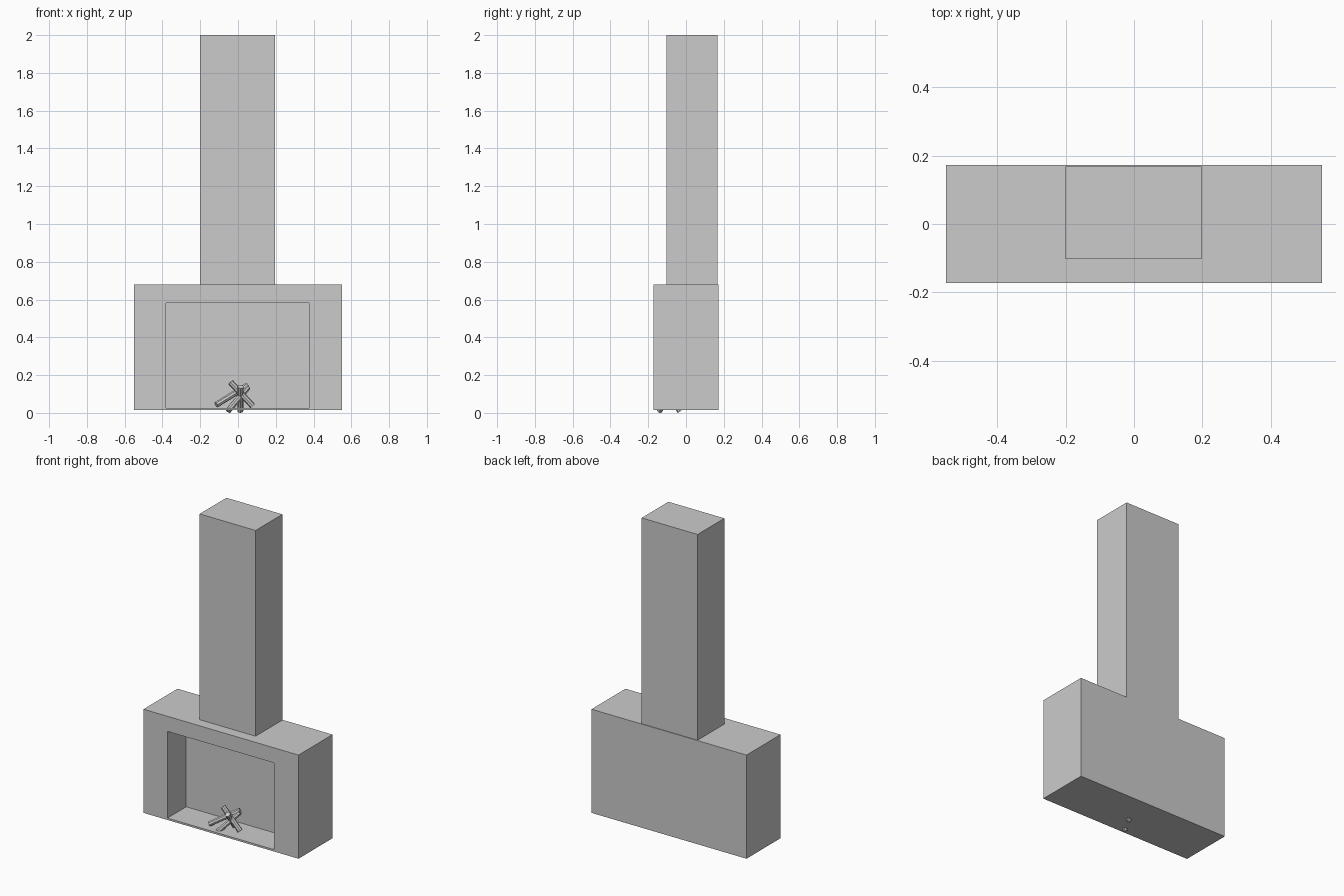
import bpy, bmesh
from mathutils import Vector, Matrix

if "Cube" in bpy.data.objects:
    bpy.data.objects.remove(bpy.data.objects["Cube"])


def finish(bm, name):
    bmesh.ops.recalc_face_normals(bm, faces=bm.faces)
    mesh = bpy.data.meshes.new(name)
    bm.to_mesh(mesh)
    bm.free()
    obj = bpy.data.objects.new(name, mesh)
    bpy.context.collection.objects.link(obj)
    return obj


def box_bm(lo, hi):
    lo, hi = Vector(lo), Vector(hi)
    size = hi - lo
    bm = bmesh.new()
    bmesh.ops.create_cube(bm, size=1, matrix=Matrix.Translation((lo + hi) / 2)
                          @ Matrix.Diagonal((*size, 1)))
    return bm


def log(name, start, end, radius=0.016, sides=8):
    a, b = Vector(start), Vector(end)
    d = b - a
    bm = bmesh.new()
    rot = d.to_track_quat('Z', 'Y').to_matrix().to_4x4()
    bmesh.ops.create_cone(bm, cap_ends=True, segments=sides, radius1=radius,
                          radius2=radius, depth=d.length,
                          matrix=Matrix.Translation((a + b) / 2) @ rot)
    finish(bm, name)


# Hearth body with the firebox recessed into its front face
bm = box_bm((-0.55, -0.172, 0.015), (0.55, 0.172, 0.68))
front = min(bm.faces, key=lambda f: f.calc_center_median().y)
bmesh.ops.inset_individual(bm, faces=[front], thickness=0.005)
for v in front.verts:
    v.co.x = 0.377 if v.co.x > 0 else -0.38
    v.co.z = 0.583 if v.co.z > 0.3 else 0.027
new = bmesh.ops.extrude_discrete_faces(bm, faces=[front])['faces'][0]
bmesh.ops.translate(bm, verts=new.verts, vec=(0, 0.19, 0))
finish(bm, "hearth_body")

# Chimney, nearly flush with the back
finish(box_bm((-0.2, -0.103, 0.68), (0.197, 0.168, 2.0)), "chimney")

# Crossed firewood leaning together
log("log_left", (-0.115, -0.125, 0.043), (0.05, -0.05, 0.145))
log("log_right", (0.078, -0.09, 0.036), (-0.04, -0.095, 0.163))
log("log_back", (0.012, -0.03, 0.009), (0.014, -0.125, 0.139))
log("log_front", (-0.052, -0.142, 0.011), (0.052, -0.055, 0.135))
